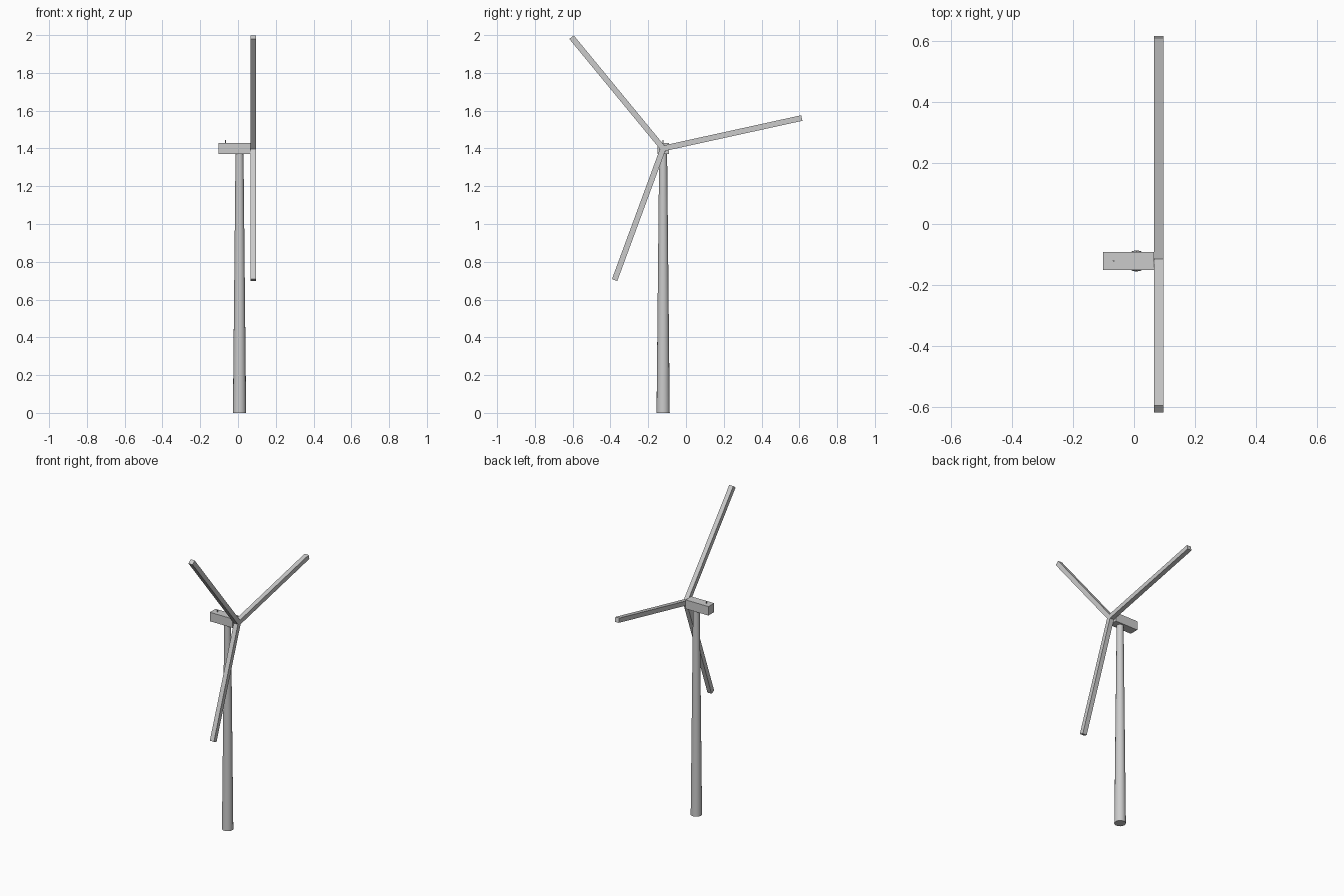
import bpy
from math import atan2, hypot, pi
from mathutils import Matrix

if "Cube" in bpy.data.objects:
    bpy.data.objects.remove(bpy.data.objects["Cube"])

CX, CY, HUB_Z = 0.008, -0.121, 1.40


def box(name, size, loc):
    bpy.ops.mesh.primitive_cube_add(size=1)
    ob = bpy.context.object
    ob.name = name
    ob.data.transform(Matrix.Translation(loc) @ Matrix.Diagonal((*size, 1)))
    return ob


def cone(name, r1, r2, depth, loc, sides=16, rot=(0, 0, 0)):
    bpy.ops.mesh.primitive_cone_add(vertices=sides, radius1=r1, radius2=r2,
                                    depth=depth, location=loc, rotation=rot)
    ob = bpy.context.object
    ob.name = name
    return ob


# Tapered tower
cone("tower", 0.035, 0.021, 1.38, (CX, CY, 0.69))
bpy.ops.object.shade_smooth_by_angle(angle=0.6)

# Nacelle with a small mast on its roof
box("nacelle", (0.168, 0.06, 0.06), (-0.018, CY, HUB_Z))
cone("roof_mast", 0.003, 0.003, 0.016, (-0.067, CY, 1.436), 8)

# Pointed hub in front of the nacelle
cone("hub", 0.02, 0.0, 0.032, (0.081, CY, HUB_Z), 16, (0, pi / 2, 0))

# Three square-section blades, each running from the hub to its tip (y, z)
for i, (ty, tz) in enumerate([(0.613, 1.561), (-0.606, 1.989), (-0.378, 0.703)]):
    dy, dz = ty - CY, tz - HUB_Z
    length = hypot(dy, dz)
    blade = box(f"blade_{i + 1}", (0.03, length, 0.03), (0, length / 2, 0))
    blade.location = (0.081, CY, HUB_Z)
    blade.rotation_euler.x = atan2(dz, dy)
